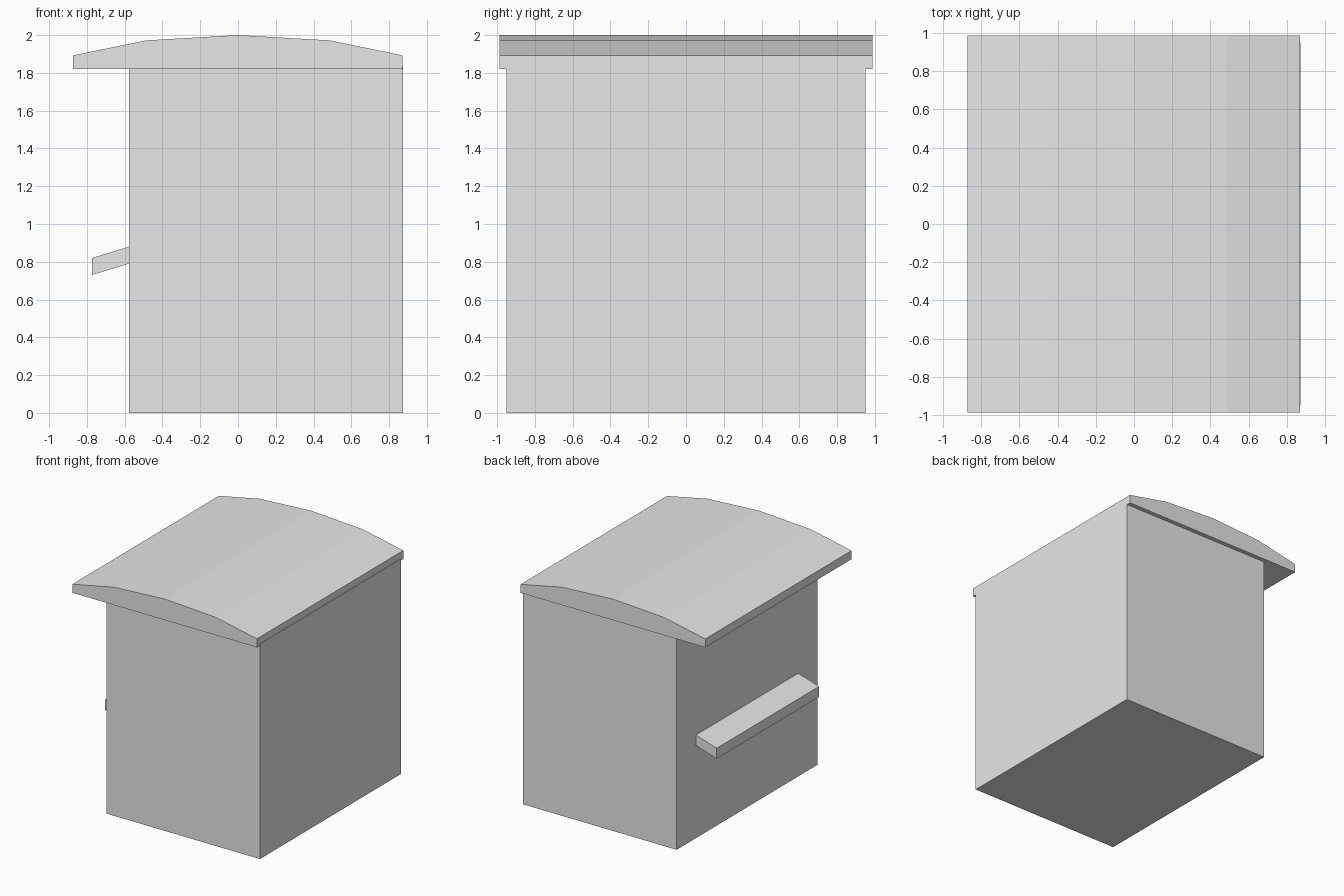
import bpy
import bmesh

default_cube = bpy.data.objects.get("Cube")
if default_cube:
    bpy.data.objects.remove(default_cube, do_unlink=True)

# Single plain colour
grey = bpy.data.materials.new("light grey")
grey.use_nodes = True
colour = (0.8, 0.8, 0.8, 1)
grey.diffuse_color = colour
grey.node_tree.nodes["Principled BSDF"].inputs["Base Color"].default_value = colour


def extrude_profile(name, profile, half_depth):
    """Extrude an x-z outline along y, centred on y = 0."""
    bm = bmesh.new()
    face = bm.faces.new([bm.verts.new((x, -half_depth, z)) for x, z in profile])
    result = bmesh.ops.extrude_face_region(bm, geom=[face])
    moved = [v for v in result["geom"] if isinstance(v, bmesh.types.BMVert)]
    bmesh.ops.translate(bm, verts=moved, vec=(0, 2 * half_depth, 0))
    bmesh.ops.recalc_face_normals(bm, faces=bm.faces)
    mesh = bpy.data.meshes.new(name)
    bm.to_mesh(mesh)
    bm.free()
    mesh.materials.append(grey)
    obj = bpy.data.objects.new(name, mesh)
    bpy.context.collection.objects.link(obj)
    return obj


wall_x, body_x = -0.577, 0.873

# Kiosk body, its top tucked just inside the roof
extrude_profile("body", [(wall_x, 0), (body_x, 0), (body_x, 1.835), (wall_x, 1.835)], 0.95)

# Faceted arched roof, overhanging the counter side
extrude_profile("roof", [(-0.873, 1.82), (0.87, 1.82), (0.87, 1.893), (0.485, 1.972),
                         (0, 2), (-0.485, 1.972), (-0.873, 1.893)], 0.987)

# Sloping counter shelf
extrude_profile("counter_shelf", [(wall_x, 0.79), (wall_x, 0.88),
                                  (-0.773, 0.82), (-0.773, 0.73)], 0.69)
